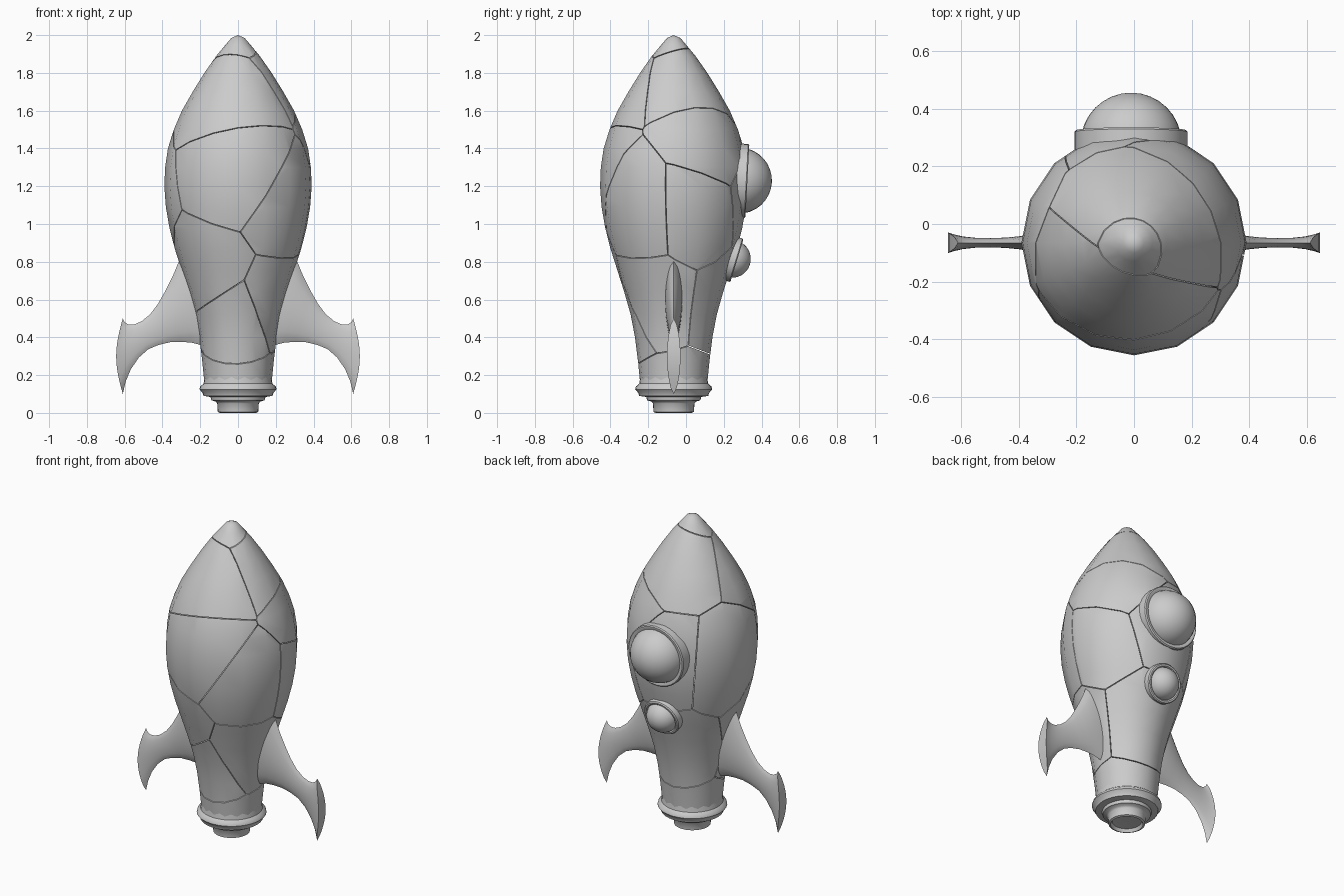
import bpy, bmesh
from math import sin, cos, pi, radians
from mathutils import Vector, Matrix

if "Cube" in bpy.data.objects:
    bpy.data.objects.remove(bpy.data.objects["Cube"])

AXIS_Y = -0.065


def finish(bm, name, angle=38):
    me = bpy.data.meshes.new(name)
    bmesh.ops.recalc_face_normals(bm, faces=bm.faces)
    bm.to_mesh(me)
    bm.free()
    ob = bpy.data.objects.new(name, me)
    bpy.context.collection.objects.link(ob)
    me.shade_smooth()
    me.set_sharp_from_angle(angle=radians(angle))
    return ob


def lathe(profile, sides, matrix):
    """Closed solid of revolution about local z; profile is (radius, z) from bottom to top."""
    bm = bmesh.new()
    rings = []
    for r, z in profile:
        if r == 0:
            rings.append([bm.verts.new((0, 0, z))])
        else:
            rings.append([bm.verts.new((r * cos(2 * pi * i / sides), r * sin(2 * pi * i / sides), z))
                          for i in range(sides)])
    for a, b in zip(rings, rings[1:]):
        for i in range(sides):
            j = (i + 1) % sides
            quad = [a[i % len(a)], a[j % len(a)], b[j % len(b)], b[i % len(b)]]
            bm.faces.new(list(dict.fromkeys(quad)))
    for ring in (rings[0], rings[-1]):
        if len(ring) > 2:
            bm.faces.new(ring)
    bmesh.ops.recalc_face_normals(bm, faces=bm.faces)
    bm.transform(matrix)
    return bm


upright = Matrix.Translation((0, AXIS_Y, 0))

# Hull: 16-sided teardrop, cracked into fitted shell pieces
hull_profile = [(.175, .13), (.182, .2), (.19, .28), (.205, .4), (.228, .52), (.262, .64),
                (.30, .76), (.335, .87), (.363, .98), (.382, 1.09), (.39, 1.2), (.386, 1.3),
                (.371, 1.4), (.34, 1.5), (.297, 1.6), (.24, 1.7), (.178, 1.8), (.115, 1.89),
                (.065, 1.95), (.035, 1.985), (0, 2.0)]
seeds = [Vector(s) for s in (
    (0, -.05, 2.12), (-.1, -.28, 1.68), (.07, .07, 1.74), (-.03, -.42, 1.28),
    (.3, -.3, 1.05), (.38, .1, 1.05), (.28, .2, 1.44), (0, .3, 1.18), (-.38, .05, 1.15),
    (-.17, -.26, .74), (-.02, -.27, .5), (.17, -.2, .6), (0, .12, .6), (0, -.07, .1))]
hull = lathe(hull_profile, 16, upright)
for n, seed in enumerate(seeds):
    piece = hull.copy()
    for other in seeds:
        if other is seed or not piece.faces:
            continue
        d = (other - seed).normalized()
        bmesh.ops.bisect_plane(piece, geom=piece.verts[:] + piece.edges[:] + piece.faces[:],
                               plane_co=(seed + other) / 2 - d * .002, plane_no=d, clear_outer=True)
        rim = [e for e in piece.edges if e.is_boundary]
        if rim:
            bmesh.ops.holes_fill(piece, edges=rim, sides=0)
    if piece.faces:
        finish(piece, f"hull_piece_{n + 1}")
    else:
        piece.free()
hull.free()

# Base flange and stepped nozzle
finish(lathe([(.15, .085), (.183, .09), (.187, .105), (.204, .125), (.2, .14), (.182, .155),
              (.176, .2)], 32, upright), "base_flange")
finish(lathe([(0, .025), (.085, .02), (.095, 0), (.107, .005), (.11, .05), (.118, .06), (.14, .066),
              (.145, .08), (.14, .1)], 32, upright), "engine_nozzle")


# Portholes on the back: rim plus glass dome, facing along a tilted +y axis
def porthole(name, center, tilt, rim_r, rim_front, dome_r):
    m = Matrix.Translation(center) @ Matrix.Rotation(radians(-90 + tilt), 4, 'X')
    w = rim_r - dome_r
    finish(lathe([(rim_r, -.14), (rim_r, rim_front - .006), (rim_r - .006, rim_front),
                  (dome_r + w * .2, rim_front), (dome_r * .9, rim_front - .012)], 32, m), name + "_rim")
    bm = bmesh.new()
    bmesh.ops.create_uvsphere(bm, u_segments=32, v_segments=16, radius=dome_r, matrix=m)
    finish(bm, name + "_dome")


porthole("large_porthole", (-.01, .28, 1.23), -3, .196, .045, .175)
porthole("small_porthole", (-.01, .243, .815), -17, .12, .028, .1)


# Fins: lens-section blades sweeping out to a crescent tip, mirrored left and right
# Each station: top x, z, bottom x, z, half thickness, outward bulge
stations = [(.24, .93, .12, .345, .048, 0), (.31, .81, .2, .36, .044, 0),
            (.345, .725, .245, .372, .039, 0), (.385, .645, .30, .376, .032, 0),
            (.425, .575, .36, .374, .023, 0), (.465, .522, .42, .36, .018, 0),
            (.51, .485, .475, .337, .016, .003), (.55, .468, .525, .293, .017, .01),
            (.58, .468, .568, .23, .022, .02), (.60, .48, .595, .165, .03, .03),
            (.61, .50, .61, .10, .036, .035)]
STEPS = 12


def fin(name, side):
    bm = bmesh.new()
    loops = []
    for xt, zt, xb, zb, h, bulge in stations:
        loop = []
        for k in range(2 * STEPS):
            t = k / STEPS if k <= STEPS else 2 - k / STEPS
            s = max(sin(pi * t), 0)
            y = h * s ** .6 * (1 if k <= STEPS else -1)
            loop.append(bm.verts.new((side * (xt + (xb - xt) * t + bulge * s),
                                      AXIS_Y + y, zt + (zb - zt) * t)))
        loops.append(loop)
    n = 2 * STEPS
    for a, b in zip(loops, loops[1:]):
        for i in range(n):
            j = (i + 1) % n
            bm.faces.new((a[i], a[j], b[j], b[i]))
    bm.faces.new(loops[0])
    # outer crescent face
    end = loops[-1]
    for k in range(STEPS):
        quad = [end[k], end[k + 1], end[(n - k - 1) % n], end[(n - k) % n]]
        bm.faces.new(list(dict.fromkeys(quad)))
    finish(bm, name, 45)


fin("right_fin", 1)
fin("left_fin", -1)
